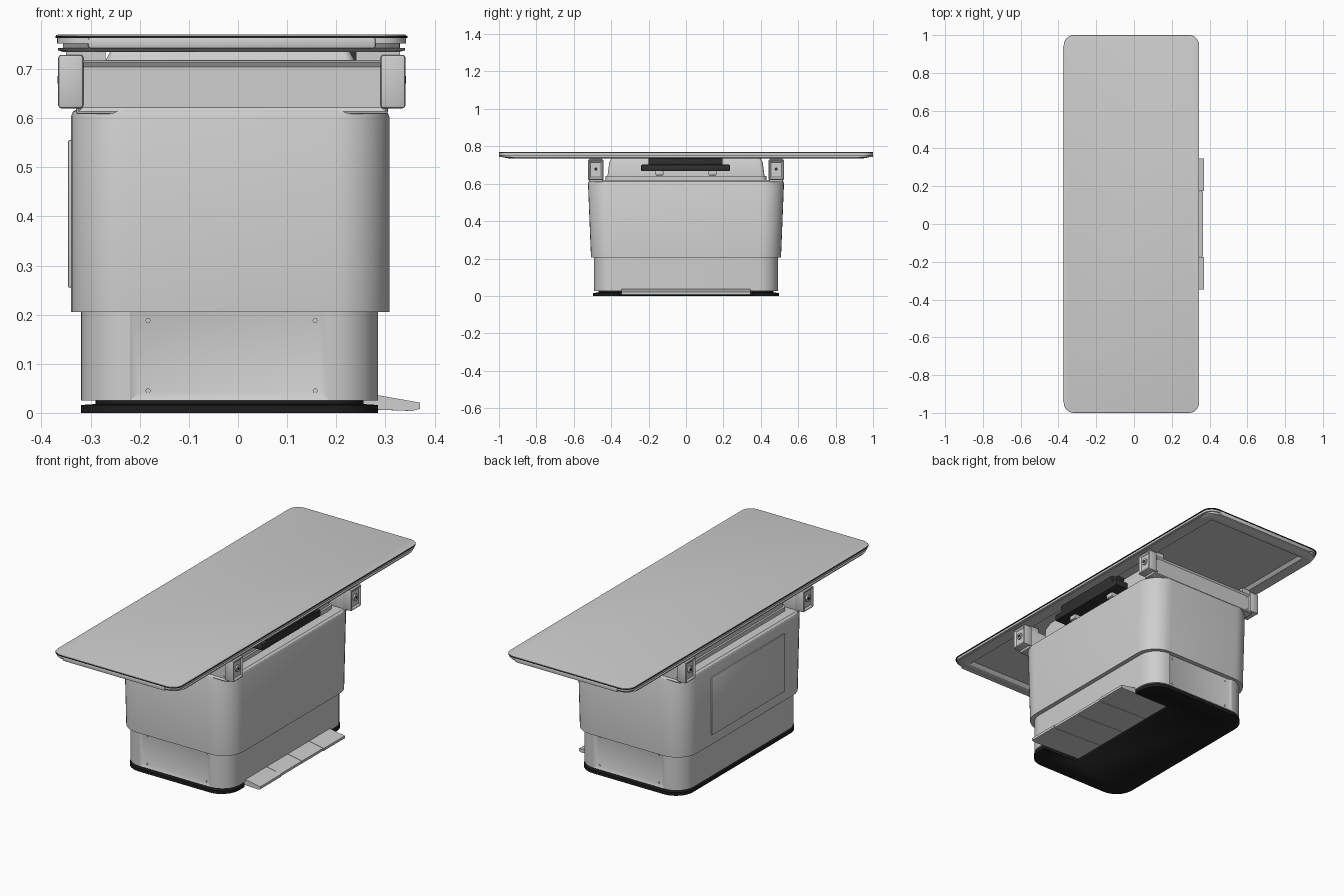
import bpy, bmesh
from math import cos, sin, pi
from mathutils import Vector, Matrix

if "Cube" in bpy.data.objects:
    bpy.data.objects.remove(bpy.data.objects["Cube"])


def material(name, r, g, b):
    m = bpy.data.materials.new(name)
    m.use_nodes = True
    m.diffuse_color = (r, g, b, 1)
    m.node_tree.nodes["Principled BSDF"].inputs["Base Color"].default_value = (r, g, b, 1)
    return m


GREY = material("light grey", 0.62, 0.62, 0.62)
BLACK = material("black", 0.012, 0.012, 0.012)
DARK = material("dark grey", 0.03, 0.03, 0.03)


def finish(name, bm, mat):
    bmesh.ops.recalc_face_normals(bm, faces=bm.faces)
    me = bpy.data.meshes.new(name)
    bm.to_mesh(me)
    bm.free()
    me.materials.append(mat)
    ob = bpy.data.objects.new(name, me)
    bpy.context.collection.objects.link(ob)
    bpy.ops.object.select_all(action="DESELECT")
    ob.select_set(True)
    bpy.context.view_layer.objects.active = ob
    bpy.ops.object.shade_smooth_by_angle(angle=0.5)
    return ob


def recess(bm, direction, border, depth):
    """Sink the largest face that looks in the given direction."""
    bmesh.ops.recalc_face_normals(bm, faces=bm.faces)
    bm.normal_update()
    d = Vector(direction)
    face = max((f for f in bm.faces if f.normal.dot(d) > 0.95), key=lambda f: f.calc_area())
    bmesh.ops.inset_individual(bm, faces=[face], thickness=border, depth=-depth)


def outline(cx, hx, hy, r, steps=8):
    pts = []
    for k, (sx, sy) in enumerate(((1, 1), (-1, 1), (-1, -1), (1, -1))):
        for i in range(steps + 1):
            a = (k + i / steps) * pi / 2
            pts.append((cx + sx * (hx - r) + r * cos(a), sy * (hy - r) + r * sin(a)))
    return pts


def stack(name, cx, hx, hy, r, layers, mat, recesses=()):
    """Loft a rounded rectangle through (height, inset x, inset y) layers."""
    bm = bmesh.new()
    rings = []
    for z, ix, iy in layers:
        pts = outline(cx, hx - ix, hy - iy, max(r - ix, 0.006))
        rings.append([bm.verts.new((x, y, z)) for x, y in pts])
    n = len(rings[0])
    for low, high in zip(rings, rings[1:]):
        for i in range(n):
            j = (i + 1) % n
            bm.faces.new((low[i], low[j], high[j], high[i]))
    bm.faces.new(rings[0][::-1])
    bm.faces.new(rings[-1])
    for args in recesses:
        recess(bm, *args)
    return finish(name, bm, mat)


def box(name, x, y, z, mat, bevel=0.0, recesses=()):
    bm = bmesh.new()
    size = (x[1] - x[0], y[1] - y[0], z[1] - z[0])
    mid = Vector((x[0] + x[1], y[0] + y[1], z[0] + z[1])) / 2
    bmesh.ops.create_cube(bm, size=1, matrix=Matrix.Translation(mid) @ Matrix.Diagonal((*size, 1)))
    if bevel:
        bmesh.ops.bevel(bm, geom=bm.edges[:], offset=bevel, segments=2, affect="EDGES", profile=0.5)
    for args in recesses:
        recess(bm, *args)
    return finish(name, bm, mat)


def pin(name, centre, axis, radius, length, mat):
    bm = bmesh.new()
    turn = Vector((0, 0, 1)).rotation_difference(Vector(axis)).to_matrix().to_4x4()
    bmesh.ops.create_cone(bm, cap_ends=True, segments=16, radius1=radius, radius2=radius,
                          depth=length, matrix=Matrix.Translation(centre) @ turn)
    return finish(name, bm, mat)


def mirrored(s, a, b):
    return tuple(sorted((s * a, s * b)))


# Black floor plate, notched for the pedals
base = stack("floor_plate", -0.0175, 0.3025, 0.497, 0.1,
             [(0, 0, 0), (0.016, 0, 0), (0.018, 0.03, 0.03), (0.03, 0.03, 0.03)], BLACK)
cutter = box("pedal_notch_cutter", (0.07, 0.4), (-0.352, 0.352), (-0.05, 0.024), BLACK)
cutter.hide_render = True
cutter.hide_viewport = True
cut = base.modifiers.new("notch", "BOOLEAN")
cut.object = cutter
cut.operation = "DIFFERENCE"

# Lower cabinet with recessed end panels, and the wider sleeve above it
stack("lower_cabinet", -0.0175, 0.3025, 0.492, 0.1, [(0.025, 0, 0), (0.25, 0, 0)], GREY,
      [((0, -1, 0), 0.025, 0.008), ((0, 1, 0), 0.025, 0.008)])
stack("upper_cabinet", -0.016, 0.324, 0.524, 0.115,
      [(0.205, 0, 0.016), (0.603, 0, 0), (0.613, 0.004, 0.004), (0.62, 0.014, 0.014)], GREY)
box("side_panel", (-0.346, -0.33), (-0.32, 0.28), (0.255, 0.555), GREY, 0.003)

# Lift housing between cabinet and top
stack("lift_housing", -0.016, 0.265, 0.43, 0.03,
      [(0.61, 0, 0), (0.64, 0, 0), (0.64, 0.01, 0.01), (0.715, 0.01, 0.02), (0.752, 0.03, 0.04)], GREY)

# Four foot pedals side by side, sloping outward
profile = [(0.07, 0.014), (0.355, 0.004), (0.37, 0.008), (0.37, 0.021), (0.285, 0.036), (0.07, 0.024)]
for i in range(4):
    y0 = -0.347 + i * 0.1735
    reach = 0 if i in (0, 3) else -0.004
    bm = bmesh.new()
    ends = [[bm.verts.new((x + reach * (x > 0.3), y, z)) for x, z in profile]
            for y in (y0 + 0.001, y0 + 0.1725)]
    bm.faces.new(ends[0])
    bm.faces.new(ends[1][::-1])
    for a in range(len(profile)):
        b = (a + 1) % len(profile)
        bm.faces.new((ends[0][a], ends[1][a], ends[1][b], ends[0][b]))
    finish(f"foot_pedal_{i + 1}", bm, GREY)

# Cross beams, corner brackets and screws at both ends
for s, end in ((-1, "front"), (1, "back")):
    box(f"{end}_cross_beam", (-0.33, 0.305), mirrored(s, 0.445, 0.518), (0.608, 0.718), GREY, 0.005,
        [((0, s, 0), 0.012, 0.006)])
    for side, x0, x1 in ((-1, -0.366, -0.315), (1, 0.29, 0.341)):
        where = f"{end}_{'right' if side < 0 else 'left'}"
        out = x0 if side < 0 else x1
        box(f"{where}_bracket", (x0, x1), mirrored(s, 0.44, 0.525), (0.62, 0.729), GREY, 0.006,
            [((side, 0, 0), 0.012, 0.008)])
        pin(f"{where}_bracket_bolt", (out - side * 0.006, s * 0.482, 0.678), (1, 0, 0), 0.017, 0.012, GREY)
        pin(f"{where}_bracket_bolt_socket", (out, s * 0.482, 0.678), (1, 0, 0), 0.008, 0.002, DARK)
        a, b = (-0.35, -0.27) if side < 0 else (0.24, 0.33)
        box(f"{where}_mount_tab", (a, b), mirrored(s, 0.45, 0.515), (0.715, 0.74), GREY)
        for z in (0.045, 0.188):
            pin(f"{where}_panel_screw_{z}", (-0.183 if side < 0 else 0.157, s * 0.485, z),
                (0, 1, 0), 0.005, 0.006, GREY)
        for z in (0.632, 0.7):
            pin(f"{where}_beam_screw_{z}", (-0.302 if side < 0 else 0.277, s * 0.513, z),
                (0, 1, 0), 0.004, 0.004, GREY)

# Control unit hanging under the left edge
box("control_unit_body", (0.22, 0.31), (-0.24, 0.235), (0.667, 0.702), DARK, 0.006)
box("control_unit_neck", (0.225, 0.305), (-0.2, 0.195), (0.7, 0.752), DARK, 0.004)
for i, y in enumerate((-0.142, 0.142)):
    box(f"control_unit_foot_{i + 1}", (0.24, 0.28), (y - 0.022, y + 0.022), (0.645, 0.67), GREY, 0.004)

# Table top: grooved frame, hollow underneath, black seal and thin cover sheet
stack("top_frame", -0.0135, 0.355, 0.996, 0.055,
      [(0.752, 0.075, 0.075), (0.737, 0.06, 0.06), (0.735, 0.012, 0.05), (0.738, 0.002, 0.03),
       (0.743, 0.002, 0.01), (0.743, 0.012, 0.01), (0.752, 0.012, 0.004), (0.752, 0, 0),
       (0.764, 0, 0)], GREY)
stack("top_seal", -0.0135, 0.3585, 1.0, 0.055, [(0.763, 0, 0), (0.767, 0, 0)], BLACK)
stack("top_sheet", -0.0135, 0.357, 0.9985, 0.055,
      [(0.766, 0, 0), (0.769, 0, 0), (0.77, 0.004, 0.004)], GREY)
for s, end in ((-1, "front"), (1, "back")):
    box(f"{end}_top_end_cap", (-0.305, 0.28), mirrored(s, 0.98, 0.9995), (0.742, 0.764), GREY, 0.004)
